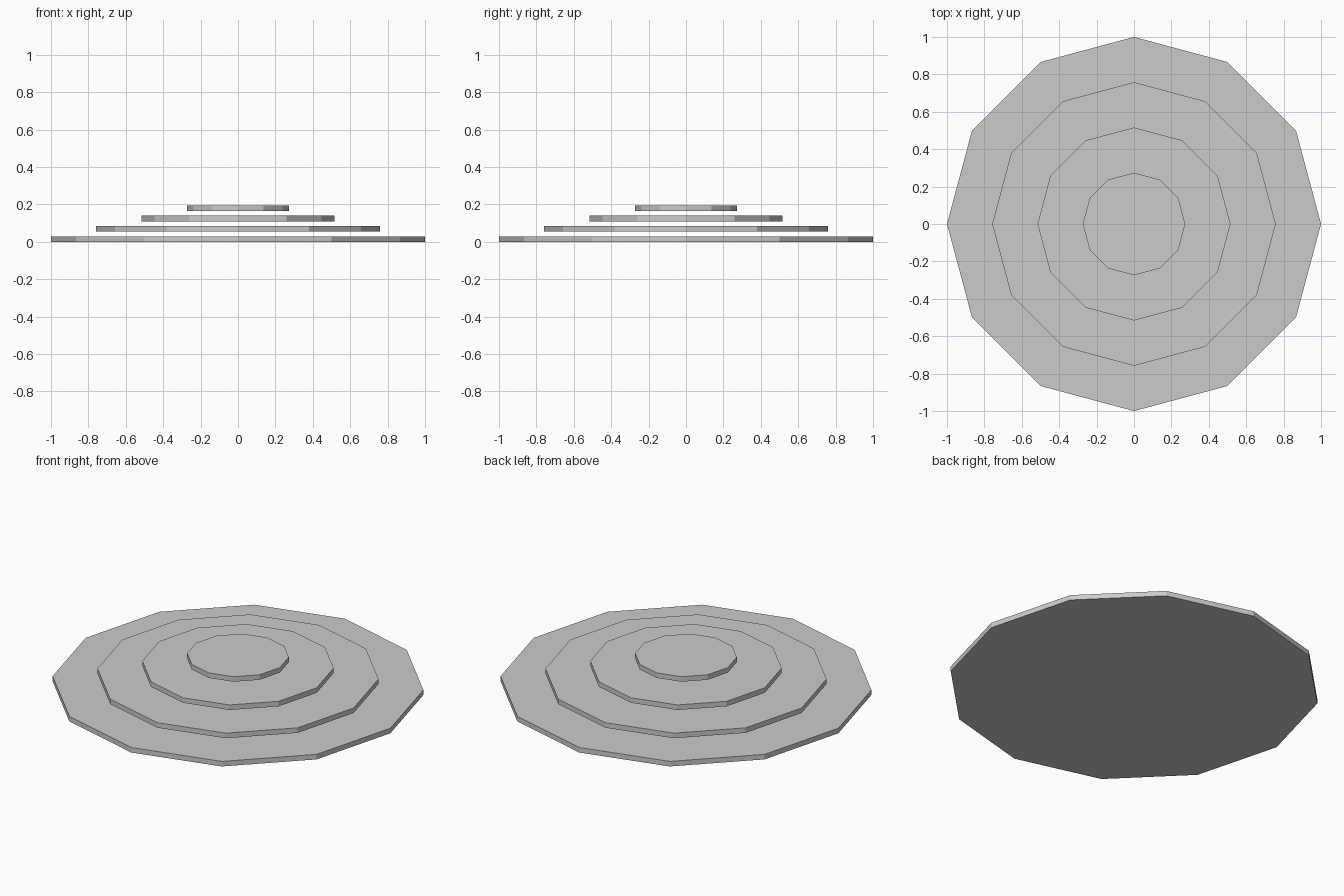
import bpy

if "Cube" in bpy.data.objects:
    bpy.data.objects.remove(bpy.data.objects["Cube"])

SIDES = 12
THICKNESS = 0.03
SPACING = 0.055      # rise from one disc to the next
RADIUS_STEP = 0.242  # shrink from one disc to the next


def add_disc(name, radius, base_z):
    # Flat-shaded twelve-sided plate with a corner on the x axis
    bpy.ops.mesh.primitive_cylinder_add(
        vertices=SIDES, radius=radius, depth=THICKNESS,
        location=(0, 0, base_z + THICKNESS / 2))
    bpy.context.object.name = name


# Stack of floating discs, shrinking upwards with open gaps between
names = ["base_disc", "lower_disc", "upper_disc", "top_disc"]
for i, name in enumerate(names):
    add_disc(name, 1 - i * RADIUS_STEP, i * SPACING)
